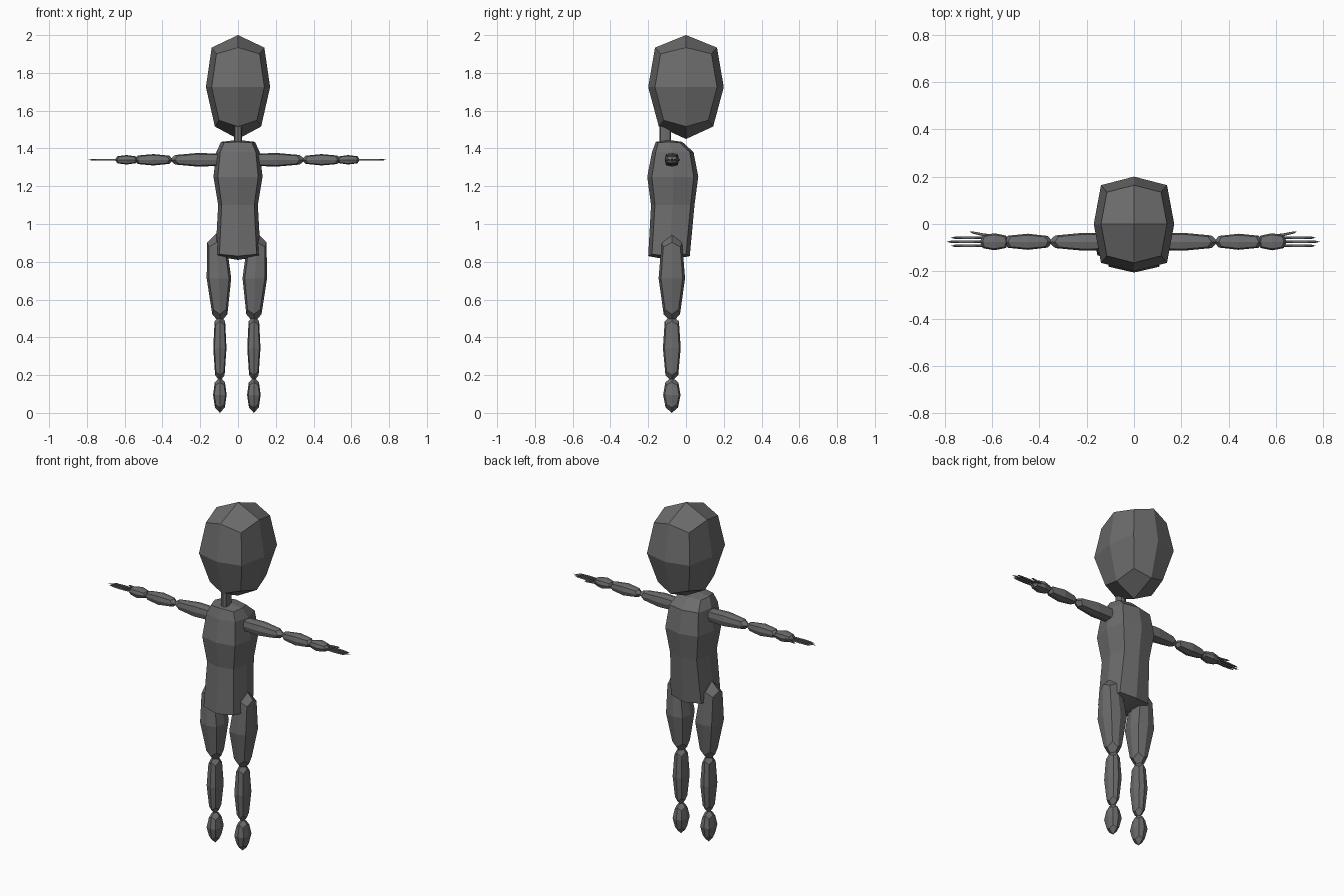
import bpy
import bmesh
import math

if "Cube" in bpy.data.objects:
    bpy.data.objects.remove(bpy.data.objects["Cube"], do_unlink=True)

GREY = (0.15, 0.15, 0.15, 1)
grey = bpy.data.materials.new("dark_grey")
grey.use_nodes = True
grey.diffuse_color = GREY
grey.node_tree.nodes["Principled BSDF"].inputs["Base Color"].default_value = GREY

# Shared positions of the limbs
LIMB_Y = -0.075
ARM_Z = 1.34
LEG_X = 0.09
FINGER_GAP = 0.017


def upright(along, u, v):
    return u, v, along


def sideways(along, u, v):
    return along, u, v


def loft(name, rings, low_tip, high_tip, place, side=1, shift=0.0, corner=0.82):
    """Skin eight-sided rings (along, u, v, half_u, half_v) and cap each end with
    four quads around a tip; the cap corners sink a third of the way in."""
    bm = bmesh.new()

    def vertex(along, u, v):
        x, y, z = place(along, u, v)
        return bm.verts.new((x * side + shift, y, z))

    def ring_vertices(ring, tip):
        along, u, v, half_u, half_v = ring
        sink = (along - tip[0]) / 2 if tip else 0
        loop = []
        for step in range(8):
            angle = step * math.pi / 4
            is_corner = step % 2
            reach = corner if is_corner else 1
            loop.append(vertex(along + sink * is_corner,
                               u + round(math.cos(angle)) * half_u * reach,
                               v + round(math.sin(angle)) * half_v * reach))
        return loop

    tips = [low_tip] + [None] * (len(rings) - 2) + [high_tip]
    loops = [ring_vertices(ring, tip) for ring, tip in zip(rings, tips)]
    for lower, upper in zip(loops, loops[1:]):
        for i in range(8):
            j = (i + 1) % 8
            bm.faces.new((lower[i], lower[j], upper[j], upper[i]))
    for loop, tip in ((loops[0], low_tip), (loops[-1], high_tip)):
        point = vertex(*tip)
        for i in range(0, 8, 2):
            bm.faces.new((point, loop[i], loop[i + 1], loop[(i + 2) % 8]))
    bmesh.ops.recalc_face_normals(bm, faces=bm.faces)

    mesh = bpy.data.meshes.new(name)
    bm.to_mesh(mesh)
    bm.free()
    mesh.materials.append(grey)
    bpy.context.collection.objects.link(bpy.data.objects.new(name, mesh))


def pod(name, low, high, u, v, half_u, half_v, place,
        low_size=0.72, high_size=0.75, inset=0.1, lean=0.0, **options):
    """Tapered block from low to high, widest halfway, leaning toward u at the top."""
    def centre(f):
        return low + (high - low) * f, u + lean * f ** 2, v

    sizes = ((inset, low_size), (0.5, 1), (1 - inset, high_size))
    rings = [(*centre(f), half_u * size, half_v * size) for f, size in sizes]
    loft(name, rings, centre(0), centre(1), place, **options)


# Head and neck
pod("head", 1.45, 2, 0, 0, 0.17, 0.2, upright, high_size=0.82, inset=0.12)
pod("neck", 1.38, 1.6, 0, -0.11, 0.02, 0.03, upright, low_size=1, high_size=1)

# Torso: hips, waist, chest, shoulders, collar
torso_rings = [
    (0.83, 0, -0.09, 0.12, 0.11),
    (1.1, 0, -0.07, 0.105, 0.115),
    (1.25, 0, -0.07, 0.13, 0.135),
    (1.38, 0, -0.07, 0.115, 0.11),
    (1.435, 0, -0.09, 0.09, 0.07),
]
loft("torso", torso_rings, (0.81, 0, -0.09), (1.445, 0, -0.09), upright)

for label, side in (("left", 1), ("right", -1)):
    # Legs
    leg = dict(place=upright, side=side, shift=-0.006)
    pod(f"{label}_thigh", 0.475, 0.95, LEG_X, LIMB_Y, 0.065, 0.07,
        low_size=0.62, high_size=0.78, lean=0.02, **leg)
    pod(f"{label}_shin", 0.165, 0.52, LEG_X, LIMB_Y, 0.035, 0.047, high_size=0.8, **leg)
    pod(f"{label}_foot", 0, 0.19, LEG_X, LIMB_Y, 0.036, 0.046, inset=0.15, **leg)

    # Arms
    arm = dict(place=sideways, v=ARM_Z, side=side, shift=-0.003)
    pod(f"{label}_upper_arm", 0.06, 0.36, u=LIMB_Y, half_u=0.038, half_v=0.036,
        low_size=0.9, high_size=0.7, **arm)
    pod(f"{label}_forearm", 0.34, 0.55, u=LIMB_Y, half_u=0.034, half_v=0.03, **arm)
    pod(f"{label}_hand", 0.525, 0.648, u=LIMB_Y, half_u=0.036, half_v=0.025, **arm)

    # Fingers and thumb
    digit = dict(half_u=0.006, half_v=0.005, **arm)
    for finger, row, tip in (("index", 1, 0.77), ("middle", 0, 0.788), ("outer", -1, 0.77)):
        pod(f"{label}_{finger}_finger", 0.62, tip, u=LIMB_Y + row * FINGER_GAP, **digit)
    pod(f"{label}_thumb", 0.58, 0.69, u=LIMB_Y + FINGER_GAP * 1.5, lean=FINGER_GAP, **digit)
